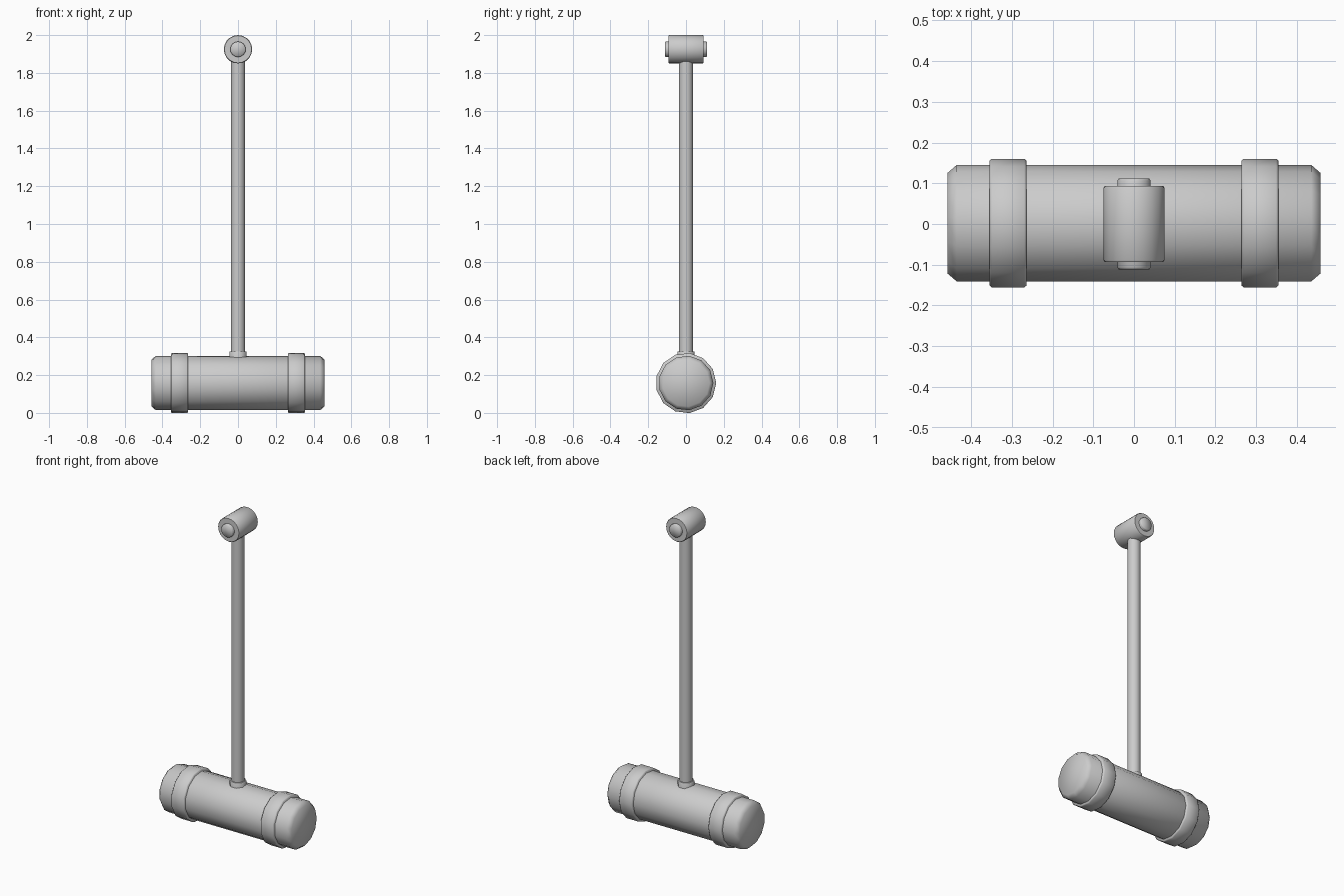
import bpy, math
from mathutils import Matrix, Vector

cube = bpy.data.objects.get("Cube")
if cube:
    bpy.data.objects.remove(cube, do_unlink=True)

grey = bpy.data.materials.new("plain grey")
grey.use_nodes = True
grey.diffuse_color = (0.6, 0.6, 0.6, 1)
grey.node_tree.nodes["Principled BSDF"].inputs["Base Color"].default_value = (0.6, 0.6, 0.6, 1)

TURN = {"X": Matrix.Rotation(math.pi / 2, 4, "Y"),
        "Y": Matrix.Rotation(-math.pi / 2, 4, "X"),
        "Z": Matrix.Identity(4)}


def lathe(name, profile, axis, centre, sides, start=0.0, sharp=30):
    """Closed solid turned from (position, radius) pairs along an axis."""
    place = Matrix.Translation(Vector(centre)) @ TURN[axis]
    verts, faces = [], []
    for pos, radius in profile:
        for i in range(sides):
            a = start + math.tau * i / sides
            verts.append(place @ Vector((radius * math.cos(a), radius * math.sin(a), pos)))
    for k in range(len(profile) - 1):
        for i in range(sides):
            j = (i + 1) % sides
            low, high = k * sides, (k + 1) * sides
            faces.append((low + i, low + j, high + j, high + i))
    faces.append(tuple(reversed(range(sides))))
    faces.append(tuple(range(len(verts) - sides, len(verts))))
    mesh = bpy.data.meshes.new(name)
    mesh.from_pydata(verts, [], faces)
    mesh.materials.append(grey)
    obj = bpy.data.objects.new(name, mesh)
    bpy.context.collection.objects.link(obj)
    bpy.ops.object.select_all(action="DESELECT")
    obj.select_set(True)
    bpy.context.view_layer.objects.active = obj
    bpy.ops.object.shade_smooth_by_angle(angle=math.radians(sharp))
    return obj


def barrel(half, radius, inset, drop):
    """Symmetric cylinder profile with chamfered ends."""
    return [(-half, radius - drop), (-half + inset, radius),
            (half - inset, radius), (half, radius - drop)]


HEAD_Z, GRIP_Z = 0.158, 1.925

# Mallet head and its two bands
lathe("head", barrel(0.458, 0.145, 0.023, 0.02), "X", (0, 0, HEAD_Z), 13, math.pi / 2, 60)
for side, x in (("left", 0.309), ("right", -0.309)):
    lathe(side + "_band", barrel(0.045, 0.16, 0.005, 0.004), "X",
          (x, 0, HEAD_Z), 13, math.pi / 2, 60)

# Shaft with its collar
lathe("collar", [(0.25, 0.05), (0.32, 0.05), (0.325, 0.047)], "Z", (0, 0, 0), 8, math.pi / 8, 50)
lathe("shaft", [(0.2, 0.038), (1.9, 0.038)], "Z", (0, 0, 0), 12, math.pi / 12, 50)

# Cross grip with a round button at each end
lathe("grip", barrel(0.093, 0.075, 0.004, 0.003), "Y", (0, 0, GRIP_Z), 20, 0, 40)
lathe("grip_buttons", barrel(0.112, 0.041, 0.006, 0.004), "Y", (0, 0, GRIP_Z), 16, 0, 60)
